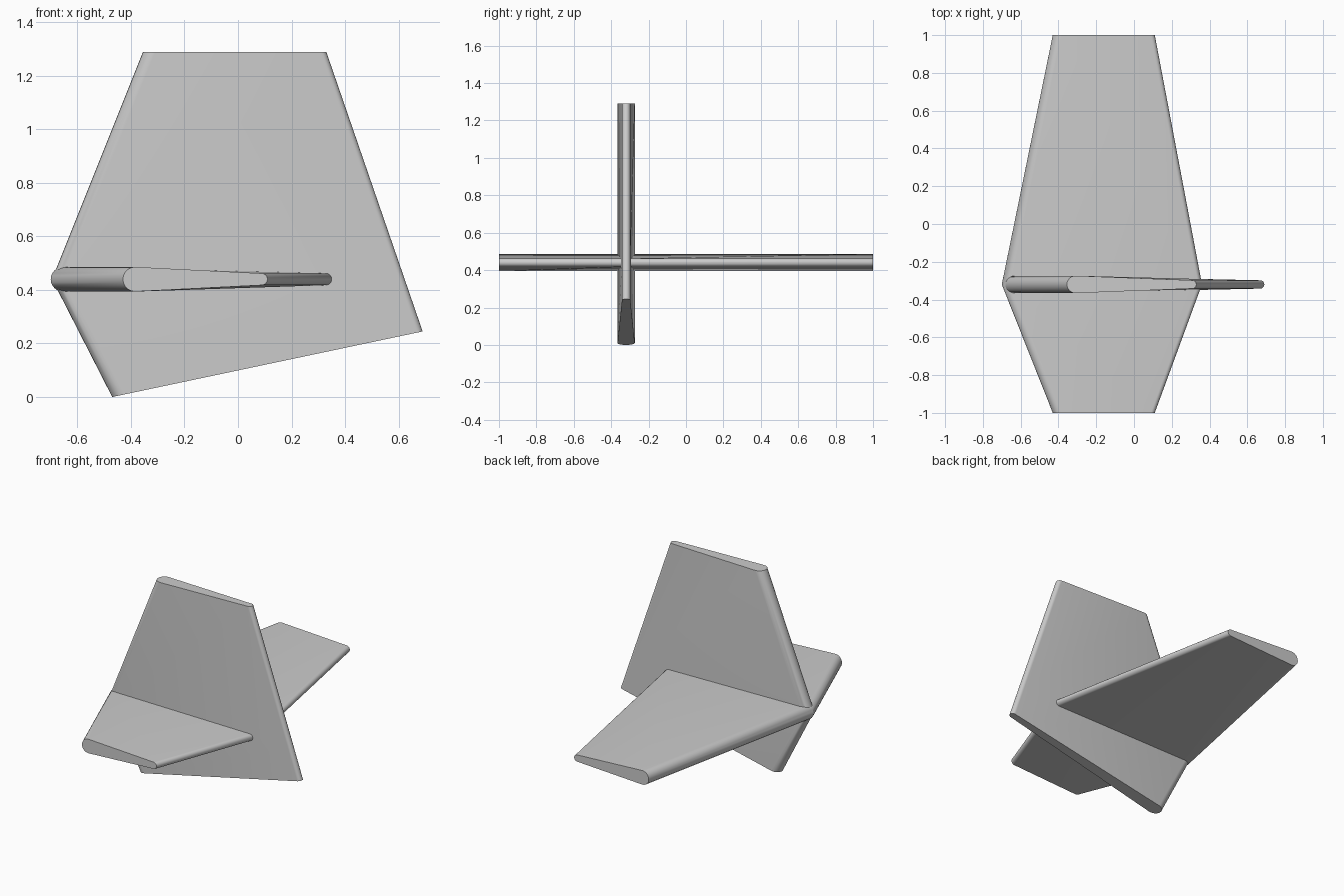
import bpy
import bmesh
import math
from mathutils import Vector

cube = bpy.data.objects.get("Cube")
if cube:
    bpy.data.objects.remove(cube, do_unlink=True)

grey = bpy.data.materials.new("plain grey")
grey.use_nodes = True
colour = (0.6, 0.6, 0.6, 1)
grey.diffuse_color = colour
grey.node_tree.nodes["Principled BSDF"].inputs["Base Color"].default_value = colour

NOSE, TAIL, STEPS = 0.046, 0.022, 12


def section(lead, trail, thick):
    """Tapered capsule outline: wide round nose, narrow round tail."""
    lead, trail, thick = Vector(lead), Vector(trail), Vector(thick)
    chord = trail - lead
    # arcs are measured along x, the chord may slope
    chord /= chord.x
    points = []
    for centre, radius, start in (
        (lead + chord * NOSE, NOSE, math.pi / 2),
        (trail - chord * TAIL, TAIL, -math.pi / 2),
    ):
        for i in range(STEPS + 1):
            a = start + math.pi * i / STEPS
            points.append(centre + chord * radius * math.cos(a) + thick * radius * math.sin(a))
    return points


def fin(name, stations, thick):
    """Loft capsule sections from tip to tip and cap both ends."""
    bm = bmesh.new()
    rings = [[bm.verts.new(p) for p in section(a, b, thick)] for a, b in stations]
    for low, high in zip(rings, rings[1:]):
        for i in range(len(low)):
            j = (i + 1) % len(low)
            bm.faces.new((low[i], low[j], high[j], high[i]))
    bm.faces.new(rings[0])
    bm.faces.new(rings[-1])
    bmesh.ops.recalc_face_normals(bm, faces=bm.faces)
    mesh = bpy.data.meshes.new(name)
    bm.to_mesh(mesh)
    bm.free()
    mesh.materials.append(grey)
    obj = bpy.data.objects.new(name, mesh)
    bpy.context.collection.objects.link(obj)
    bpy.ops.object.select_all(action="DESELECT")
    obj.select_set(True)
    bpy.context.view_layer.objects.active = obj
    bpy.ops.object.shade_smooth_by_angle(angle=math.radians(30))


Y, Z = -0.32, 0.44

# Horizontal plane, widest where it crosses the upright fin
fin("horizontal_fin", [
    ((-0.43, -1, Z), (0.11, -1, Z)),
    ((-0.70, Y, Z), (0.36, Y, Z)),
    ((-0.43, 1, Z), (0.11, 1, Z)),
], (0, 0, 1))

# Upright fin with a sloping lower edge
fin("vertical_fin", [
    ((-0.47, Y, 0), (0.69, Y, 0.245)),
    ((-0.695, Y, Z), (0.623, Y, Z)),
    ((-0.355, Y, 1.29), (0.33, Y, 1.29)),
], (0, 1, 0))
